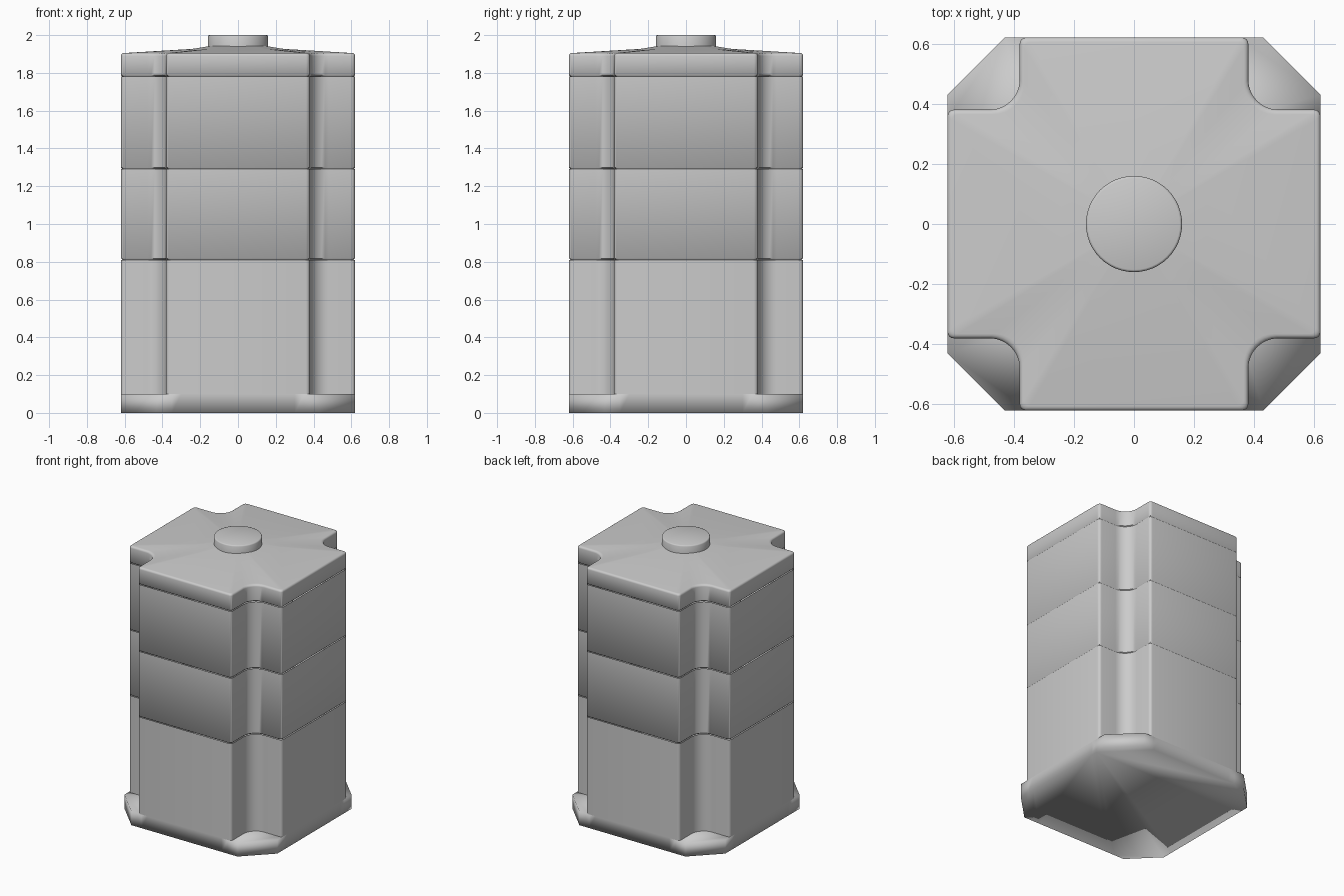
import bpy, bmesh, math

cube = bpy.data.objects.get("Cube")
if cube:
    bpy.data.objects.remove(cube, do_unlink=True)

HALF, ARM = 0.62, 0.38

grey = bpy.data.materials.new("light grey")
grey.use_nodes = True
colour = (0.6, 0.6, 0.6, 1)
grey.diffuse_color = colour
grey.node_tree.nodes["Principled BSDF"].inputs["Base Color"].default_value = colour


def finish(bm, name, angle=50):
    bmesh.ops.recalc_face_normals(bm, faces=bm.faces)
    mesh = bpy.data.meshes.new(name)
    bm.to_mesh(mesh)
    bm.free()
    mesh.materials.append(grey)
    ob = bpy.data.objects.new(name, mesh)
    bpy.context.collection.objects.link(ob)
    bpy.ops.object.select_all(action='DESELECT')
    ob.select_set(True)
    bpy.context.view_layer.objects.active = ob
    bpy.ops.object.shade_smooth_by_angle(angle=math.radians(angle))
    return ob


def arc(cx, cy, r, start, end, steps):
    angles = [math.radians(start + (end - start) * i / steps) for i in range(steps + 1)]
    return [(cx + r * math.cos(a), cy + r * math.sin(a)) for a in angles]


def turn(points, quarter):
    for _ in range(quarter):
        points = [(-y, x) for x, y in points]
    return points


def cross_outline(inset=0):
    """Cross section with rounded arms and a filleted notch at each corner."""
    h, a, r, f = HALF - inset, ARM - inset, 0.02, 0.1
    corner = arc(h - r, a - r, r, 0, 90, 4)
    corner += arc(a + f, a + f, f, 270, 180, 8)
    corner += arc(a - r, h - r, r, 0, 90, 4)
    return [p for q in range(4) for p in turn(corner, q)]


def loft(bm, rings):
    loops = [[bm.verts.new(p) for p in ring] for ring in rings]
    for low, high in zip(loops, loops[1:]):
        for i in range(len(low)):
            j = (i + 1) % len(low)
            bm.faces.new((low[i], low[j], high[j], high[i]))
    return loops


def cross_ring(inset, z):
    return [(x, y, z) for x, y in cross_outline(inset)]


def round_ring(r, z):
    ring = []
    for x, y in cross_outline():
        d = math.hypot(x, y)
        ring.append((x / d * r, y / d * r, z))
    return ring


# Base plate: chamfered square with a ledge in each corner notch
bm = bmesh.new()
ledge = 0.1
inner = 0.35
side = [(HALF, inner), (HALF, 0.43), (0.43, HALF), (inner, HALF), (0.3, HALF), (-0.3, HALF)]
outline = [p for q in range(4) for p in turn(side, q)]
low, high = loft(bm, [[(x, y, z) for x, y in outline] for z in (0, ledge)])
bm.faces.new(low)
for q in range(4):
    x, y = turn([(inner, inner)], q)[0]
    bm.faces.new(high[q * 6:q * 6 + 4] + [bm.verts.new((x, y, ledge))])
finish(bm, "base_plate", 100)

# Stacked body sections, each with a fine groove below it
groove = 0.008
for name, z0, z1 in (("lower_body", ledge, 0.81), ("middle_body", 0.81, 1.29),
                     ("upper_body", 1.29, 1.78)):
    bm = bmesh.new()
    rings = [cross_ring(0, z0 + groove), cross_ring(0, z1)]
    if z0 == ledge:
        rings[0] = cross_ring(0, z0)
    else:
        rings.insert(0, cross_ring(groove, z0))
    loft(bm, rings)
    finish(bm, name)

# Lid: rounded rim and a shallow rise to the centre
bm = bmesh.new()
rings = [cross_ring(groove, 1.78), cross_ring(0, 1.78 + groove)]
rim = 0.015
for i in range(5):
    t = math.radians(22.5 * i)
    rings.append(cross_ring(rim * (1 - math.cos(t)), 1.89 + rim * math.sin(t)))
rings += [round_ring(0.28, 1.927), round_ring(0.15, 1.945)]
bm.faces.new(loft(bm, rings)[-1])
finish(bm, "lid")

# Round cap
bm = bmesh.new()
rings = [[(x, y, z) for x, y in arc(0, 0, r, 0, 360, 48)[:-1]]
         for r, z in ((0.16, 1.92), (0.16, 1.992), (0.157, 1.998), (0.152, 2.0))]
bm.faces.new(loft(bm, rings)[-1])
finish(bm, "cap")
